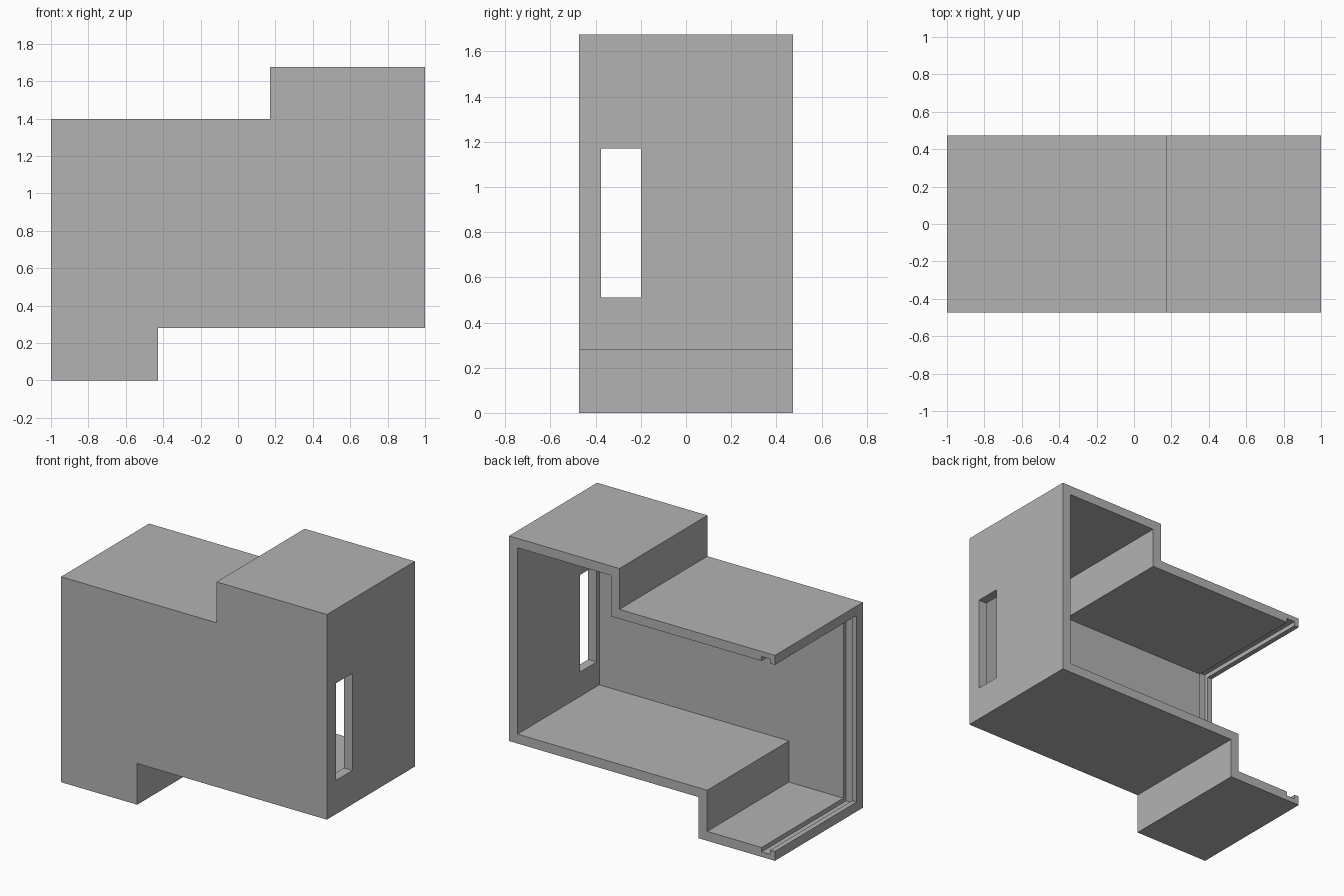
import bpy
import bmesh

cube = bpy.data.objects.get("Cube")
if cube:
    bpy.data.objects.remove(cube, do_unlink=True)

HALF_DEPTH = 0.473
WALL = 0.064
FRONT_WALL = 0.068
OVER = 0.2  # how far cutters reach past the open sides

grey = bpy.data.materials.new("plain grey")
grey.use_nodes = True
grey.diffuse_color = (0.45, 0.45, 0.45, 1)
grey.node_tree.nodes["Principled BSDF"].inputs["Base Color"].default_value = grey.diffuse_color


def prism(name, profile, y0, y1):
    """Extrude an x-z profile along y."""
    bm = bmesh.new()
    face = bm.faces.new([bm.verts.new((x, y0, z)) for x, z in profile])
    grown = bmesh.ops.extrude_face_region(bm, geom=[face])["geom"]
    bmesh.ops.translate(bm, vec=(0, y1 - y0, 0),
                        verts=[v for v in grown if isinstance(v, bmesh.types.BMVert)])
    bmesh.ops.recalc_face_normals(bm, faces=bm.faces)
    mesh = bpy.data.meshes.new(name)
    bm.to_mesh(mesh)
    bm.free()
    mesh.materials.append(grey)
    obj = bpy.data.objects.new(name, mesh)
    bpy.context.collection.objects.link(obj)
    return obj


def block(name, x0, x1, y0, y1, z0, z1):
    return prism(name, [(x0, z0), (x1, z0), (x1, z1), (x0, z1)], y0, y1)


def stepped(left, right, inset):
    """Stepped outline, moved inwards by the wall thickness."""
    low, high = -0.427 - inset, 0.17 + inset
    return [(left, inset), (low, inset), (low, 0.28 + inset), (right, 0.28 + inset),
            (right, 1.675 - inset), (high, 1.675 - inset), (high, 1.397 - inset),
            (left, 1.397 - inset)]


# Stepped housing, solid before cutting
housing = prism("stepped_housing", stepped(-1, 1, 0), -HALF_DEPTH, HALF_DEPTH)

# Hollow, open at the back and at one end; panel groove; window slot
cutters = [
    prism("hollow_cutter", stepped(-1 - OVER, 1 - WALL, WALL),
          FRONT_WALL - HALF_DEPTH, HALF_DEPTH + OVER),
    block("groove_cutter", -0.965, -0.9, FRONT_WALL - HALF_DEPTH - 0.03,
          HALF_DEPTH + OVER, WALL - 0.03, 1.397 - WALL + 0.03),
    block("window_cutter", 0.8, 1 + OVER, -0.376, -0.2, 0.51, 1.17),
]

bpy.context.view_layer.objects.active = housing
for cutter in cutters:
    cutter.hide_render = True
    mod = housing.modifiers.new("cut", "BOOLEAN")
    mod.operation = "DIFFERENCE"
    mod.solver = "EXACT"
    mod.object = cutter
    bpy.ops.object.modifier_apply(modifier=mod.name)
    bpy.data.objects.remove(cutter, do_unlink=True)
